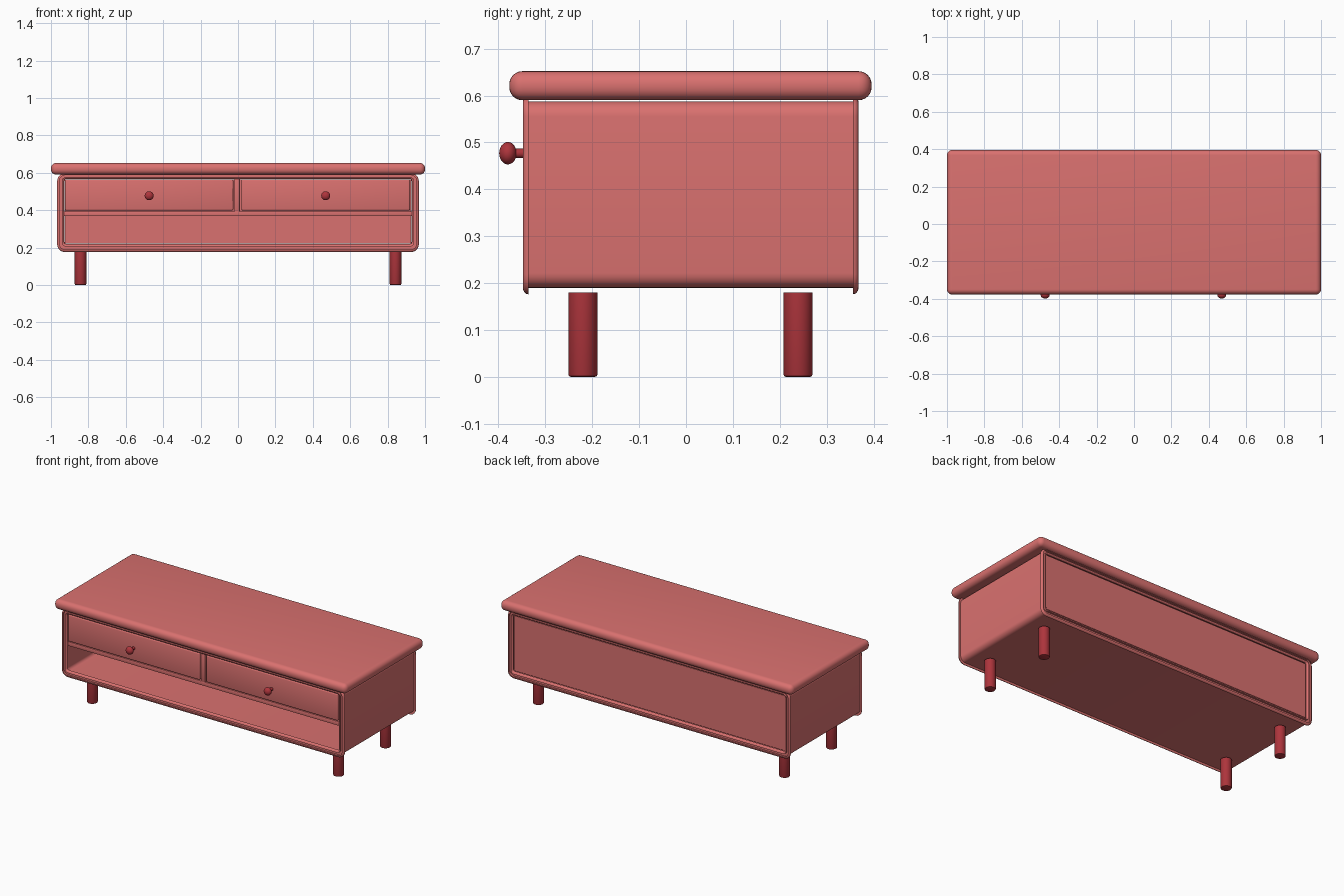
import bpy, bmesh, math
from mathutils import Matrix

if "Cube" in bpy.data.objects:
    bpy.data.objects.remove(bpy.data.objects["Cube"])


def material(name, rgb):
    m = bpy.data.materials.new(name)
    m.diffuse_color = (*rgb, 1)
    m.use_nodes = True
    m.node_tree.nodes["Principled BSDF"].inputs["Base Color"].default_value = m.diffuse_color
    return m


PINK = material("coral paint", (0.70, 0.165, 0.16))
RED = material("deep red paint", (0.42, 0.035, 0.045))


def finish(name, bm, mat):
    bmesh.ops.recalc_face_normals(bm, faces=bm.faces)
    me = bpy.data.meshes.new(name)
    bm.to_mesh(me)
    bm.free()
    me.materials.append(mat)
    ob = bpy.data.objects.new(name, me)
    bpy.context.collection.objects.link(ob)
    bpy.context.view_layer.objects.active = ob
    for o in bpy.context.selected_objects:
        o.select_set(False)
    ob.select_set(True)
    bpy.ops.object.shade_smooth_by_angle(angle=math.radians(35))
    return ob


def box(name, x, y, z, bevel=0, seg=3, mat=PINK):
    """Box from (min, max) ranges with rounded edges."""
    bm = bmesh.new()
    size = [b - a for a, b in (x, y, z)]
    mid = [(a + b) / 2 for a, b in (x, y, z)]
    bmesh.ops.create_cube(bm, size=1, matrix=Matrix.Translation(mid) @ Matrix.Diagonal((*size, 1)))
    if bevel:
        bmesh.ops.bevel(bm, geom=bm.edges[:], offset=bevel, segments=seg, profile=0.5, affect='EDGES')
    return finish(name, bm, mat)


def lathe(name, profile, matrix, mat, sides=32):
    """Spin (radius, height) points around the local z axis."""
    bm = bmesh.new()
    rings = [[bm.verts.new((r * math.cos(2 * math.pi * i / sides),
                            r * math.sin(2 * math.pi * i / sides), h)) for i in range(sides)]
             for r, h in profile]
    for a, b in zip(rings, rings[1:]):
        for i in range(sides):
            j = (i + 1) % sides
            bm.faces.new((a[i], a[j], b[j], b[i]))
    bm.faces.new(rings[0])
    bm.faces.new(rings[-1])
    bm.transform(matrix)
    return finish(name, bm, mat)


def rounded_loop(bm, hx, z0, z1, r, y, n=6):
    """Rounded rectangle in the xz plane."""
    loop = []
    for k, (cx, cz) in enumerate(((hx - r, z1 - r), (r - hx, z1 - r), (r - hx, z0 + r), (hx - r, z0 + r))):
        for i in range(n + 1):
            a = math.pi / 2 * (k + i / n)
            loop.append(bm.verts.new((cx + r * math.cos(a), y, cz + r * math.sin(a))))
    return loop


# Cabinet shell: a rounded rectangular tube, open front and back
HX, Z0, Z1, WALL = 0.967, 0.176, 0.597, 0.038
YF, YB, BEV = -0.348, 0.368, 0.012
arc = [(BEV * (1 - math.sin(math.pi / 2 * t / 4)), BEV * (1 - math.cos(math.pi / 2 * t / 4)))
       for t in range(5)]
section = [(i, YF + d) for i, d in reversed(arc)] + [(i, YB - d) for i, d in arc]
section += [(WALL - i, YB - d) for i, d in reversed(arc)] + [(WALL - i, YF + d) for i, d in arc]
bm = bmesh.new()
loops = [rounded_loop(bm, HX - i, Z0 + i * 1.15, Z1 - i * 0.8, 0.042 - i * 0.85, y) for i, y in section]
for a, b in zip(loops, loops[1:] + loops[:1]):
    for i in range(len(a)):
        j = (i + 1) % len(a)
        bm.faces.new((a[i], a[j], b[j], b[i]))
finish("cabinet_shell", bm, PINK)

# Inner panels
box("back_panel", (-0.928, 0.928), (0.335, 0.357), (0.221, 0.565), 0.002, 1)
box("shelf", (-0.93, 0.93), (-0.336, 0.34), (0.368, 0.394), 0.003, 2)
box("drawer_divider", (-0.019, 0.010), (-0.336, 0.34), (0.39, 0.57), 0.003, 2)

# Rounded table top
box("table_top", (-1, 1), (-0.377, 0.396), (0.590, 0.652), 0.028, 6)

# Drawers with knobs
for side, x0, x1, kx in (("left", -0.926, -0.025, -0.475), ("right", 0.018, 0.920, 0.469)):
    box(side + "_drawer", (x0, x1), (-0.341, 0.33), (0.398, 0.565), 0.008, 3)
    stem = [(0.010, 0), (0.010, 0.036)]
    head = [(0.024 * math.sin(math.pi * t / 12), 0.043 - 0.0185 * math.cos(math.pi * t / 12))
            for t in range(2, 12)]
    head.append((0.001, 0.0615))
    place = Matrix.Translation((kx, -0.337, 0.477)) @ Matrix.Rotation(math.pi / 2, 4, 'X')
    lathe(side + "_knob", stem[:1] + [(0.010, 0.026)] + head, place, RED)

# Legs
leg = [(0.026, 0), (0.0295, 0.0015), (0.031, 0.005), (0.031, 0.18)]
for sx, side in ((-1, "left"), (1, "right")):
    for y, end in ((-0.220, "front"), (0.239, "back")):
        lathe(f"{end}_{side}_leg", leg, Matrix.Translation((sx * 0.842, y, 0)), RED)
